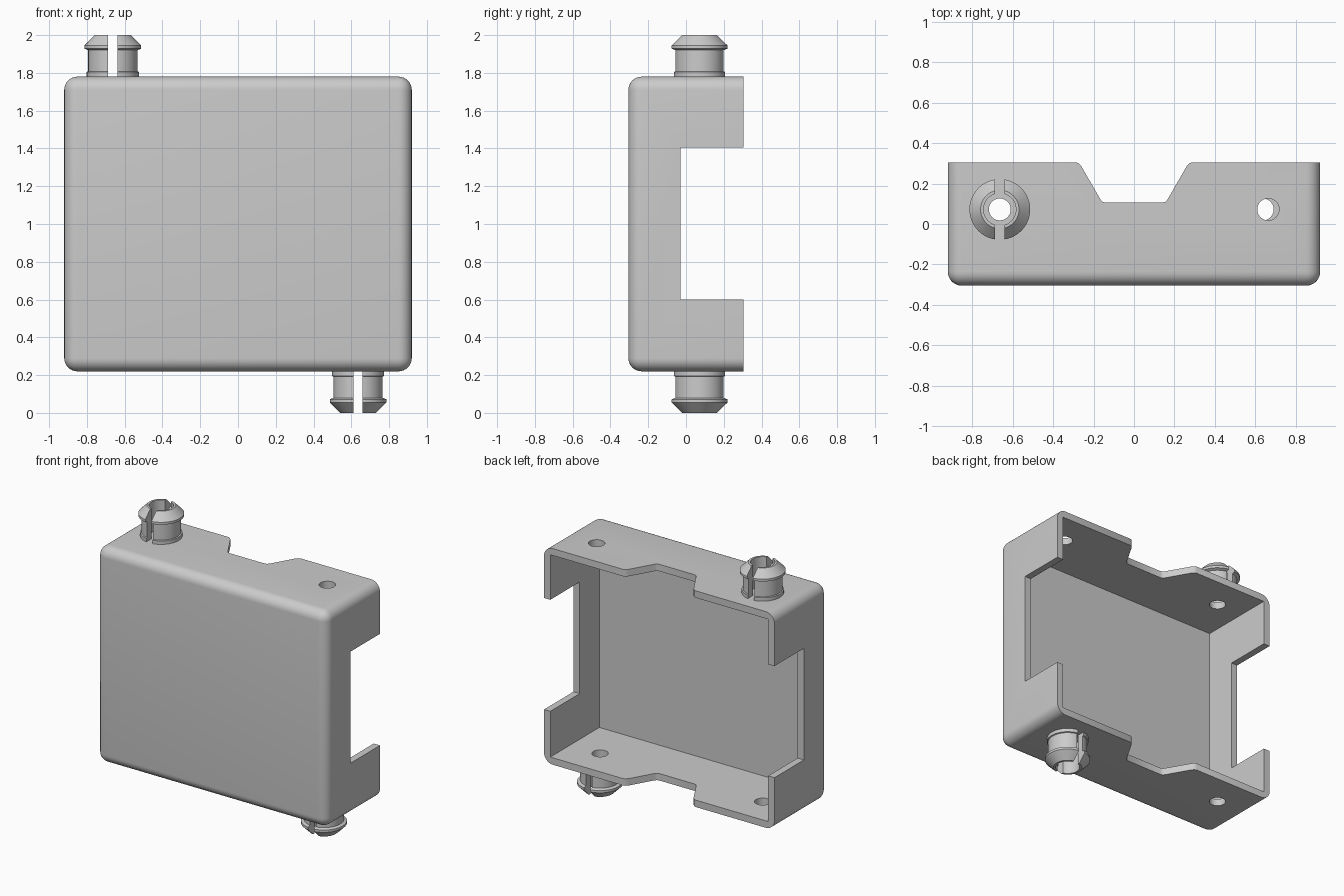
import bpy
import bmesh
import math
from mathutils import Matrix, Vector

cube = bpy.data.objects.get("Cube")
if cube:
    bpy.data.objects.remove(cube, do_unlink=True)

grey = bpy.data.materials.new("light grey plastic")
grey.use_nodes = True
colour = (0.6, 0.6, 0.6, 1)
grey.diffuse_color = colour
grey.node_tree.nodes["Principled BSDF"].inputs["Base Color"].default_value = colour

HALF_W, HALF_D, BOTTOM, TOP = 0.92, 0.305, 0.22, 1.78
WALL, HOLE_Y = 0.05, 0.072


def make_object(name, bm):
    bmesh.ops.recalc_face_normals(bm, faces=bm.faces)
    mesh = bpy.data.meshes.new(name)
    bm.to_mesh(mesh)
    bm.free()
    obj = bpy.data.objects.new(name, mesh)
    bpy.context.collection.objects.link(obj)
    mesh.materials.append(grey)
    return obj


def box_bm(x, y, z):
    """Box between the (low, high) pairs on each axis."""
    bm = bmesh.new()
    bmesh.ops.create_cube(bm, size=1)
    for v in bm.verts:
        v.co = [lo if c < 0 else hi for c, (lo, hi) in zip(v.co, (x, y, z))]
    return bm


def cylinder(name, x, radius, z_low, z_high):
    bm = bmesh.new()
    place = Matrix.Translation((x, HOLE_Y, (z_low + z_high) / 2))
    bmesh.ops.create_cone(bm, cap_ends=True, segments=40, radius1=radius,
                          radius2=radius, depth=z_high - z_low, matrix=place)
    return make_object(name, bm)


def cut(target, cutter):
    mod = target.modifiers.new("cut", 'BOOLEAN')
    mod.operation, mod.solver, mod.object = 'DIFFERENCE', 'EXACT', cutter
    cutter.hide_render = True
    bpy.context.view_layer.objects.active = target
    with bpy.context.temp_override(object=target, active_object=target):
        bpy.ops.object.modifier_apply(modifier=mod.name)
    bpy.data.objects.remove(cutter, do_unlink=True)


def smooth(obj):
    bpy.ops.object.select_all(action='DESELECT')
    obj.select_set(True)
    bpy.context.view_layer.objects.active = obj
    bpy.ops.object.shade_smooth_by_angle(angle=math.radians(30))


# Rounded shell, open at the back with a sharp rim
bm = box_bm((-HALF_W, HALF_W), (-HALF_D, HALF_D), (BOTTOM, TOP))
rounded = [e for e in bm.edges if min(v.co.y for v in e.verts) < 0]
bmesh.ops.bevel(bm, geom=rounded, offset=0.07, offset_type='OFFSET',
                segments=8, profile=0.5, affect='EDGES')
shell = make_object("cover_shell", bm)
cut(shell, make_object("cavity_cutter", box_bm(
    (-HALF_W + WALL, HALF_W - WALL), (-HALF_D + WALL, 1), (BOTTOM + WALL, TOP - WALL))))

# Square notches through both side walls
cut(shell, make_object("side_notch_cutter", box_bm((-2, 2), (-0.03, 1), (0.6, 1.405))))

# Tapered notch through the top and bottom plates
half = [(0.30, 0.40), (0.30, 0.31), (0.275, 0.30), (0.26, 0.285),
        (0.165, 0.12), (0.155, 0.11), (0.14, 0.105)]
outline = half + [(-x, y) for x, y in reversed(half)]
bm = bmesh.new()
face = bm.faces.new([bm.verts.new((x, y, -1)) for x, y in outline])
ext = bmesh.ops.extrude_face_region(bm, geom=[face])
bmesh.ops.translate(bm, vec=(0, 0, 4),
                    verts=[g for g in ext["geom"] if isinstance(g, bmesh.types.BMVert)])
cut(shell, make_object("tapered_notch_cutter", bm))

# Round holes in both plates
for x, z in ((-0.663, TOP), (0.663, TOP), (-0.663, BOTTOM), (0.636, BOTTOM)):
    cut(shell, cylinder("hole_cutter", x, 0.054, z - 0.1, z + 0.1))
smooth(shell)

# Split snap plugs: turned profile (radius, height above plate) with a slot
PROFILE = [(0.08, -0.01), (0.138, -0.01), (0.138, 0.025), (0.13, 0.028),
           (0.13, 0.14), (0.15, 0.148), (0.15, 0.165), (0.095, 0.22), (0.08, 0.22)]


def plug(name, x, plate_z, direction):
    bm = bmesh.new()
    verts = [bm.verts.new((r, 0, h)) for r, h in PROFILE]
    edges = [bm.edges.new((a, b)) for a, b in zip(verts, verts[1:] + verts[:1])]
    bmesh.ops.spin(bm, geom=verts + edges, cent=(0, 0, 0), axis=(0, 0, 1),
                   angle=math.tau, steps=48, use_merge=False)
    bmesh.ops.remove_doubles(bm, verts=bm.verts, dist=0.0001)
    obj = make_object(name, bm)
    cut(obj, make_object("slot_cutter", box_bm((-0.024, 0.024), (-1, 1), (0, 1))))
    turn = Matrix.Rotation(0 if direction > 0 else math.pi, 4, 'Y')
    obj.data.transform(Matrix.Translation(Vector((x, HOLE_Y, plate_z))) @ turn)
    smooth(obj)


plug("top_snap_plug", -0.663, TOP, 1)
plug("bottom_snap_plug", 0.636, BOTTOM, -1)
